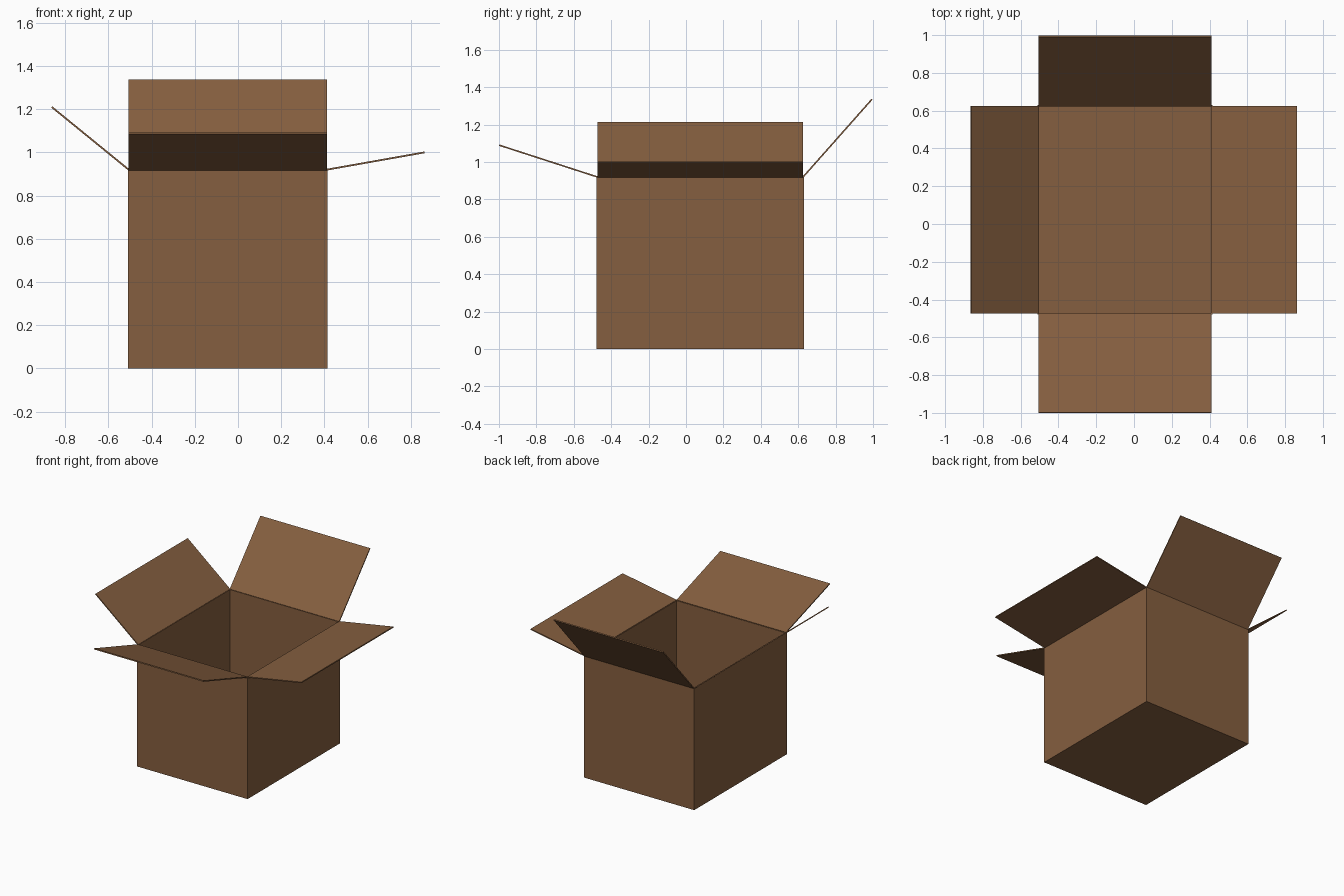
import bpy
import bmesh
from mathutils import Vector

if "Cube" in bpy.data.objects:
    bpy.data.objects.remove(bpy.data.objects["Cube"], do_unlink=True)

X0, X1 = -0.51, 0.415      # box sides
Y0, Y1 = -0.478, 0.63      # box front and back
TOP = 0.92                 # rim height
THICK = 0.008              # cardboard thickness

cardboard = bpy.data.materials.new("brown cardboard")
cardboard.use_nodes = True
color = (0.235, 0.114, 0.05, 1.0)
cardboard.diffuse_color = color
bsdf = cardboard.node_tree.nodes["Principled BSDF"]
bsdf.inputs["Base Color"].default_value = color
bsdf.inputs["Roughness"].default_value = 0.9


def make_sheet(name, bm, offset):
    """Turn a surface into a sheet of cardboard with real thickness."""
    mesh = bpy.data.meshes.new(name)
    bm.to_mesh(mesh)
    bm.free()
    mesh.materials.append(cardboard)
    obj = bpy.data.objects.new(name, mesh)
    bpy.context.collection.objects.link(obj)
    mod = obj.modifiers.new("thickness", "SOLIDIFY")
    mod.thickness = THICK
    mod.offset = offset
    mod.use_even_offset = True
    return obj


# Open box: a cube without its lid, thickened inwards
bm = bmesh.new()
bmesh.ops.create_cube(bm, size=1)
for v in bm.verts:
    v.co = Vector((X1 if v.co.x > 0 else X0,
                   Y1 if v.co.y > 0 else Y0,
                   TOP if v.co.z > 0 else 0))
lid = [f for f in bm.faces if f.normal.z > 0.9]
bmesh.ops.delete(bm, geom=lid, context="FACES_ONLY")
make_sheet("box_body", bm, -1)


def flap(name, hinge_a, hinge_b, reach):
    """Flap running from a rim edge out along the reach vector."""
    a, b, r = Vector(hinge_a), Vector(hinge_b), Vector(reach)
    bm = bmesh.new()
    bm.faces.new([bm.verts.new(p) for p in (a, b, b + r, a + r)])
    make_sheet(name, bm, 0)


# Four flaps, each folded open at its own angle
G = 0.004  # hinge sits in the middle of the wall thickness
L, R, F, B = X0 + G, X1 - G, Y0 + G, Y1 - G
flap("left_flap", (R, F, TOP), (R, B, TOP), (0.452, 0, 0.08))
flap("right_flap", (L, B, TOP), (L, F, TOP), (-0.356, 0, 0.29))
flap("front_flap", (L, F, TOP), (R, F, TOP), (0, -0.525, 0.17))
flap("back_flap", (R, B, TOP), (L, B, TOP), (0, 0.368, 0.415))
